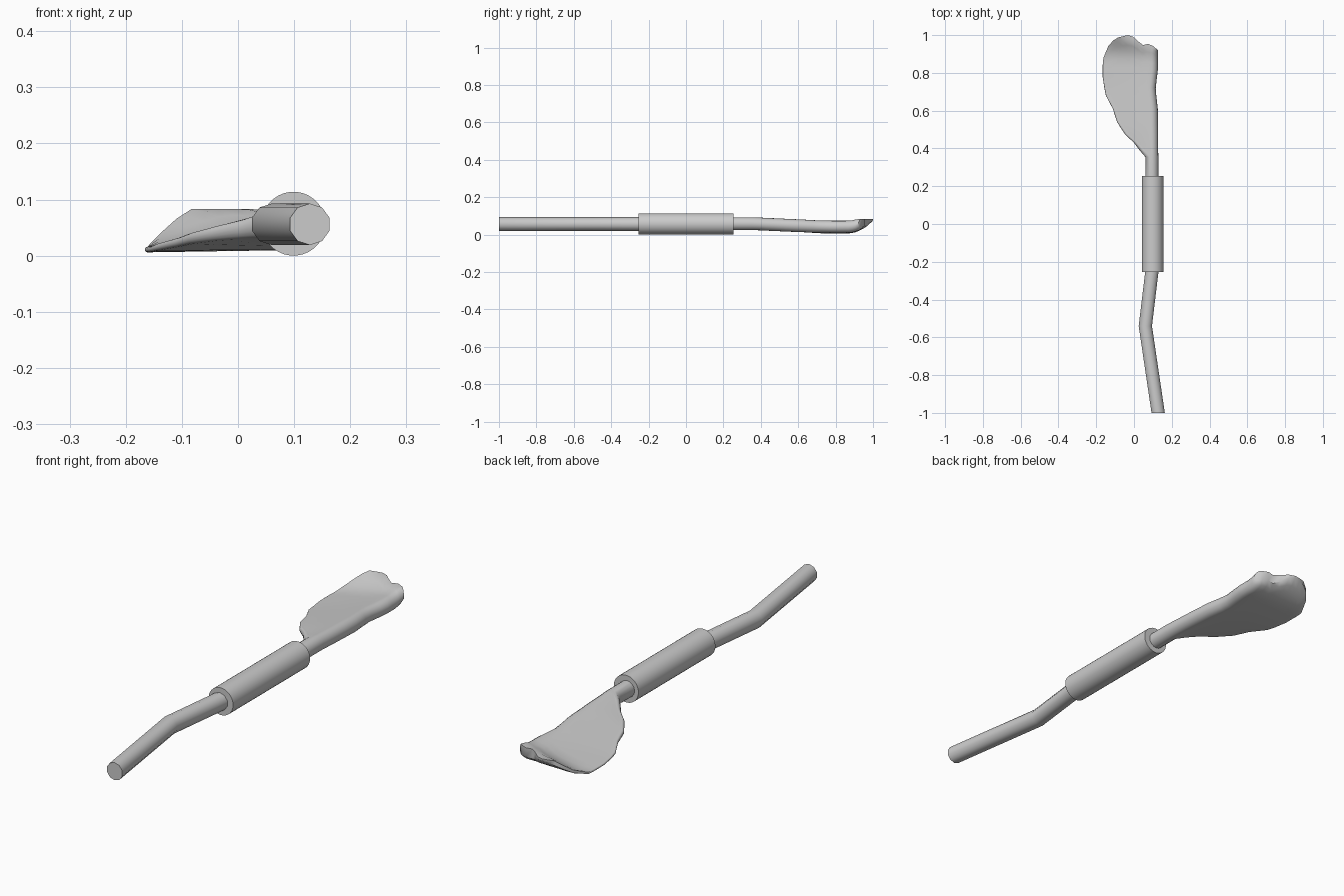
import bpy, bmesh, math

if "Cube" in bpy.data.objects:
    bpy.data.objects.remove(bpy.data.objects["Cube"])


def loft(name, rings, angle):
    """Skin a list of equal-length closed rings and cap both ends."""
    bm = bmesh.new()
    rows = [[bm.verts.new(p) for p in ring] for ring in rings]
    n = len(rows[0])
    for a, b in zip(rows, rows[1:]):
        for i in range(n):
            j = (i + 1) % n
            bm.faces.new((a[i], a[j], b[j], b[i]))
    for row in (rows[0], rows[-1]):
        # cap as a strip so that wide, curved ends stay clean
        for i in range(n // 2 - 1):
            bm.faces.new((row[i], row[i + 1], row[n - 2 - i], row[n - 1 - i]))
    bmesh.ops.remove_doubles(bm, verts=bm.verts, dist=0.0004)
    bmesh.ops.recalc_face_normals(bm, faces=bm.faces)
    me = bpy.data.meshes.new(name)
    bm.to_mesh(me)
    bm.free()
    ob = bpy.data.objects.new(name, me)
    bpy.context.collection.objects.link(ob)
    bpy.ops.object.select_all(action='DESELECT')
    ob.select_set(True)
    bpy.context.view_layer.objects.active = ob
    bpy.ops.object.shade_smooth_by_angle(angle=math.radians(angle))
    return ob


def circle(x, y, z, r, n):
    return [(x + r * math.cos(2 * math.pi * (i + .5) / n), y,
             z + r * math.sin(2 * math.pi * (i + .5) / n)) for i in range(n)]


def interp(table, x):
    for (x0, y0), (x1, y1) in zip(table, table[1:]):
        if x <= x1:
            return y0 + (y1 - y0) * max(0, (x - x0) / (x1 - x0))
    return table[-1][1]


# bent handle
path = [(-1, .128), (-.54, .06), (-.24, .096), (.22, .096)]
loft("handle", [circle(x, y, .056, .037, 10) for y, x in path], 40)

# thick grip sleeve
loft("grip", [circle(.099, y, .057, .057, 32) for y in (-.255, .255)], 40)

# blade: tapered capsule sections, thick rod on the right, thin edge on the left
TIP = [(-.166, .84), (-.162, .88), (-.148, .925), (-.12, .965), (-.08, .99),
       (-.03, 1.0), (.005, .988), (.04, .945), (.08, .955), (.105, .94), (.126, .92)]


def section(y, xl, zl, rl, xr, zr, r, f=0):
    pts = []
    cr, cl = xr - r, xl + rl
    mids = 9
    for k in range(-4, 5):
        a = k * math.pi / 8
        pts.append((cr + r * math.cos(a), zr + r * math.sin(a)))
    span = [(m / (mids + 1)) for m in range(1, mids + 1)]
    pts += [(cr + (cl - cr) * t, zr + r + (zl + rl - zr - r) * t) for t in span]
    for k in range(4, 13):
        a = k * math.pi / 8
        pts.append((cl + rl * math.cos(a), zl + rl * math.sin(a)))
    pts += [(cl + (cr - cl) * t, zl - rl + (zr - r - zl + rl) * t) for t in span]
    # start the loop in the middle of the right arc for a tidy cap
    pts = pts[5:] + pts[:5]
    ring = []
    for x, z in pts:
        yy = y + (interp(TIP, x) - y) * f
        lift = .063 * max(0, (yy - .87) / .13) ** 1.8
        ring.append((x, yy, min(z + lift, max(z, .083))))
    return ring


# y, left x, left z, left radius, right x, right z, right radius
STATIONS = [
    (.22, .060, .058, .0345, .129, .058, .0345),
    (.355, .060, .058, .0345, .129, .058, .0345),
    (.39, .030, .054, .024, .128, .057, .034),
    (.43, .000, .048, .018, .128, .055, .034),
    (.475, -.048, .040, .013, .128, .053, .034),
    (.54, -.090, .031, .010, .127, .050, .034),
    (.61, -.112, .024, .008, .126, .047, .034),
    (.68, -.149, .015, .006, .118, .044, .033),
    (.72, -.157, .012, .005, .115, .043, .032),
    (.78, -.166, .011, .005, .122, .042, .032),
]
rings = [section(*s) for s in STATIONS]
END = (.78, -.166, .011, .005, .126, .042, .032)
rings += [section(*END, f=f) for f in (.25, .45, .62, .76, .88)]
rings.append(section(.78, -.166, .011, .004, .126, .043, .025, f=1))
loft("blade", rings, 50)
